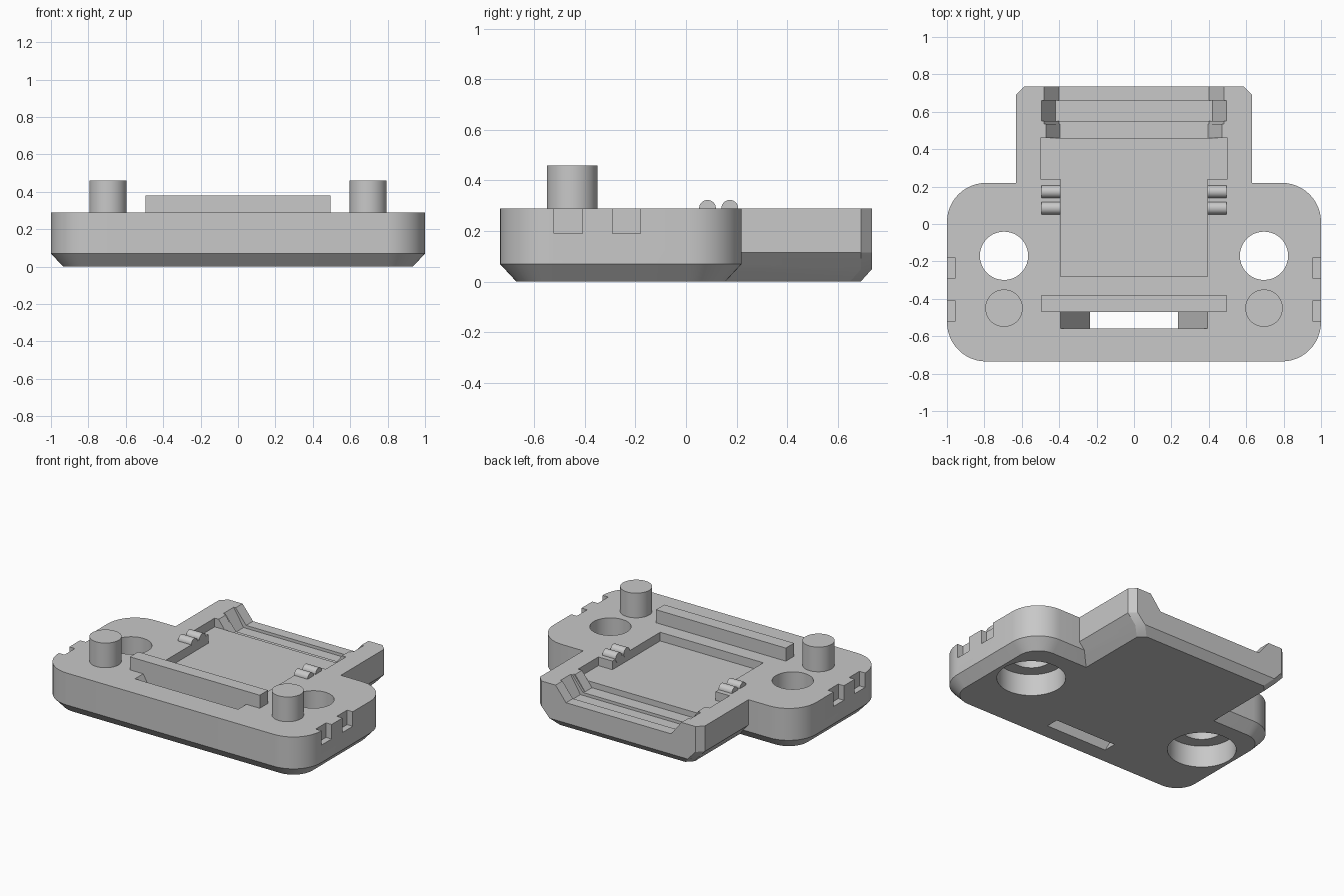
import bpy, bmesh, math
from mathutils import Matrix, Vector

if "Cube" in bpy.data.objects:
    bpy.data.objects.remove(bpy.data.objects["Cube"], do_unlink=True)

TOP = 0.29
grey = bpy.data.materials.new("plain_grey")
grey.use_nodes = True
grey.diffuse_color = (0.58, 0.58, 0.58, 1)
grey.node_tree.nodes["Principled BSDF"].inputs["Base Color"].default_value = grey.diffuse_color


def finish(name, bm):
    """Turn a bmesh into a named, coloured object."""
    bmesh.ops.recalc_face_normals(bm, faces=bm.faces)
    mesh = bpy.data.meshes.new(name)
    bm.to_mesh(mesh)
    bm.free()
    mesh.materials.append(grey)
    obj = bpy.data.objects.new(name, mesh)
    bpy.context.collection.objects.link(obj)
    return obj


def loft(name, rings):
    """Closed solid through a stack of matching outlines."""
    bm = bmesh.new()
    loops = [[bm.verts.new(p) for p in ring] for ring in rings]
    n = len(loops[0])
    for low, high in zip(loops, loops[1:]):
        for i in range(n):
            j = (i + 1) % n
            bm.faces.new((low[i], low[j], high[j], high[i]))
    bm.faces.new(loops[0][::-1])
    bm.faces.new(loops[-1])
    return finish(name, bm)


def box(name, x0, x1, y0, y1, z0, z1):
    return loft(name, [[(x0, y0, z), (x1, y0, z), (x1, y1, z), (x0, y1, z)] for z in (z0, z1)])


def cylinder(name, centre, radius, length, axis="Z"):
    bm = bmesh.new()
    turn = Matrix.Rotation(math.pi / 2, 4, "Y") if axis == "X" else Matrix()
    bmesh.ops.create_cone(bm, cap_ends=True, segments=64, radius1=radius, radius2=radius,
                          depth=length, matrix=Matrix.Translation(Vector(centre)) @ turn)
    return finish(name, bm)


def trough(name, top, bottom, floor, y0, y1):
    """Cutter with sloping side walls that runs along y."""
    half = [(bottom, floor), (top, TOP), (top, TOP + 0.1)]
    section = half + [(-x, z) for x, z in reversed(half)]
    return loft(name, [[(x, y, z) for x, z in section] for y in (y0, y1)])


def combine(target, tool, operation):
    mod = target.modifiers.new("cut", "BOOLEAN")
    mod.operation, mod.solver, mod.object = operation, "EXACT", tool
    graph = bpy.context.evaluated_depsgraph_get()
    mesh = bpy.data.meshes.new_from_object(target.evaluated_get(graph))
    target.modifiers.clear()
    target.data = mesh
    bpy.data.objects.remove(tool, do_unlink=True)


def rounded(inset, z):
    """Rounded rectangle of the wide front plate."""
    hx, y0, y1, r = 1 - inset, -0.735 + inset, 0.22 - inset, 0.21 - inset
    ring = []
    corners = [(hx - r, y1 - r), (r - hx, y1 - r), (r - hx, y0 + r), (hx - r, y0 + r)]
    for k, (cx, cy) in enumerate(corners):
        for s in range(13):
            a = (k + s / 12) * math.pi / 2
            ring.append((cx + r * math.cos(a), cy + r * math.sin(a), z))
    return ring


def tongue(hx, y1, z):
    """Outline of the rear extension with clipped rear corners."""
    c = 0.043
    return [(-hx, 0, z), (hx, 0, z), (hx, y1 - c, z), (hx - c, y1, z), (c - hx, y1, z), (-hx, y1 - c, z)]


# Base: wide plate joined to the rear extension
base = loft("base_plate", [rounded(0.065, 0), rounded(0, 0.07), rounded(0, TOP)])
rear = loft("rear_extension", [tongue(0.52, 0.69, 0), tongue(0.57, 0.735, 0.05),
                               tongue(0.63, 0.735, 0.115), tongue(0.63, 0.735, TOP)])
combine(base, rear, "UNION")

# Recessed bay, stepped rear channel and sloped front slot
FLOOR = 0.23
cutters = [
    box("bay", -0.393, 0.393, -0.28, 0.4, FLOOR, 0.4),
    box("wide_bay", -0.5, 0.5, 0.24, 0.46, FLOOR, 0.4),
    trough("inner_channel", 0.47, 0.395, 0.19, 0.46, 0.6),
    trough("rear_channel", 0.48, 0.4, 0.19, 0.535, 0.9),
    trough("cross_groove", 0.495, 0.42, 0.17, 0.55, 0.66),
    loft("slot", [[(x * w, y, z) for x, y in ((-1, -0.56), (1, -0.56), (1, -0.47), (-1, -0.47))]
                  for w, z in ((0.235, -0.1), (0.235, 0), (0.393, TOP), (0.393, 0.4))]),
]
# Stepped holes and edge notches on both sides
for s in (-1, 1):
    cutters.append(cylinder("hole", (s * 0.695, -0.17, 0.2), 0.129, 1))
    cutters.append(cylinder("counterbore", (s * 0.695, -0.17, 0.025), 0.215, 0.25))
    for y in (-0.465, -0.235):
        cutters.append(box("notch", s - 0.043, s + 0.043, y - 0.056, y + 0.056, 0.19, 0.4))
for tool in cutters:
    combine(base, tool, "DIFFERENCE")

# Raised bar, pegs and small ridges
parts = [base, box("front_bar", -0.495, 0.495, -0.47, -0.38, TOP - 0.01, 0.38)]
for s, side in ((1, "left"), (-1, "right")):
    parts.append(cylinder(side + "_peg", (s * 0.695, -0.45, 0.37), 0.1, 0.18))
    for y, place in ((0.085, "front"), (0.173, "rear")):
        parts.append(cylinder(f"{side}_{place}_ridge", (s * 0.443, y, TOP), 0.033, 0.102, "X"))

# Smooth the curved walls only
for obj in parts:
    obj.data.shade_smooth()
    obj.data.set_sharp_from_angle(angle=math.radians(25))
